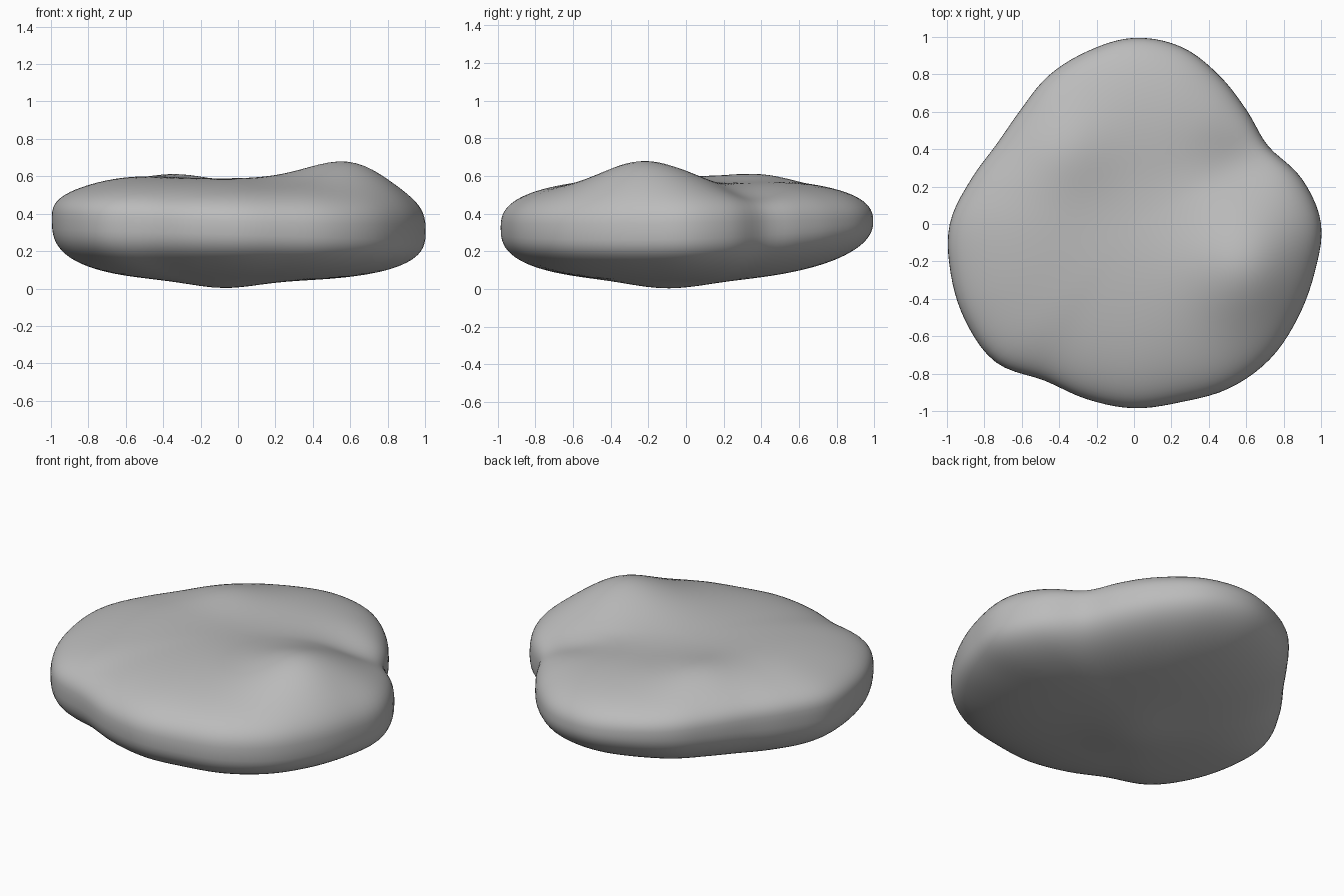
import bpy, bmesh, math

cube = bpy.data.objects.get("Cube")
if cube:
    bpy.data.objects.remove(cube, do_unlink=True)

# Outline radius every 15 degrees, counter-clockwise from +x
OUTLINE = [1.0, .93, .83, .855, .915, .98, .995, .957, .915, .86, .85, .905,
           .985, 1.015, 1.04, 1.045, .965, .97, .985, .985, 1.015, 1.025, 1.01, 1.0]
SEGMENTS, RINGS = 120, 28


def outline_radius(angle):
    """Smooth closed curve through the outline radii."""
    n = len(OUTLINE)
    pos = angle / math.tau * n
    i, f = int(pos), pos % 1
    a, b, c, d = (OUTLINE[(i + k) % n] for k in (-1, 0, 1, 2))
    return b + .5 * f * (c - a + f * (2*a - 5*b + 4*c - d + f * (3*(b - c) + d - a)))


def mound(x, y, cx, cy, sx, sy, height):
    return height * math.exp(-((x - cx) / sx) ** 2 / 2 - ((y - cy) / sy) ** 2 / 2)


def surface_point(angle, t, top):
    r = outline_radius(angle) * t
    x, y = r * math.cos(angle), r * math.sin(angle)
    c, s = math.cos(angle), math.sin(angle)
    rim = .34 - .035 * c + .015 * s
    fade = 1 - t ** 8
    if top:
        p = 2.65 + .3 * c * c
        z = rim + (.592 - rim) * (1 - t ** p) ** (1 / p)
        z += fade * (mound(x, y, .61, -.24, .22, .21, .118)     # high shoulder
                     + mound(x, y, -.37, .4, .17, .17, .04)     # back ridge
                     + mound(x, y, -.6, -.05, .2, .3, .02)      # side ridge
                     + mound(x, y, .1, .2, .25, .2, -.025)      # shallow middle
                     + mound(x, y, .58, .33, .18, .13, -.05))   # gully
    else:
        p = 2.4 + .45 * c * c - .3 * s
        z = rim - (rim - .04) * (1 - t ** p) ** (1 / p)
        z += fade * mound(x, y, -.07, -.1, .17, .18, -.037)     # belly
    return x, y, z


# Stone body: rings from the top pole, over the rim, to the bottom pole
bm = bmesh.new()
top_pole = bm.verts.new(surface_point(0, 0, True))
rings = []
for k in range(1, 2 * RINGS):
    t = math.sin(math.pi / 2 * k / RINGS)
    rings.append([bm.verts.new(surface_point(math.tau * j / SEGMENTS, min(t, 1), k <= RINGS))
                  for j in range(SEGMENTS)])
bottom_pole = bm.verts.new(surface_point(0, 0, False))
for j in range(SEGMENTS):
    n = (j + 1) % SEGMENTS
    bm.faces.new((top_pole, rings[0][j], rings[0][n]))
    bm.faces.new((bottom_pole, rings[-1][n], rings[-1][j]))
    for upper, lower in zip(rings, rings[1:]):
        bm.faces.new((upper[j], lower[j], lower[n], upper[n]))
bmesh.ops.recalc_face_normals(bm, faces=bm.faces)
for face in bm.faces:
    face.smooth = True
mesh = bpy.data.meshes.new("flat_stone")
bm.to_mesh(mesh)
bm.free()
stone = bpy.data.objects.new("flat_stone", mesh)
bpy.context.collection.objects.link(stone)

# Stone grey
grey = bpy.data.materials.new("stone_grey")
grey.use_nodes = True
colour = (.5, .5, .5, 1)
grey.diffuse_color = colour
grey.node_tree.nodes["Principled BSDF"].inputs["Base Color"].default_value = colour
mesh.materials.append(grey)
